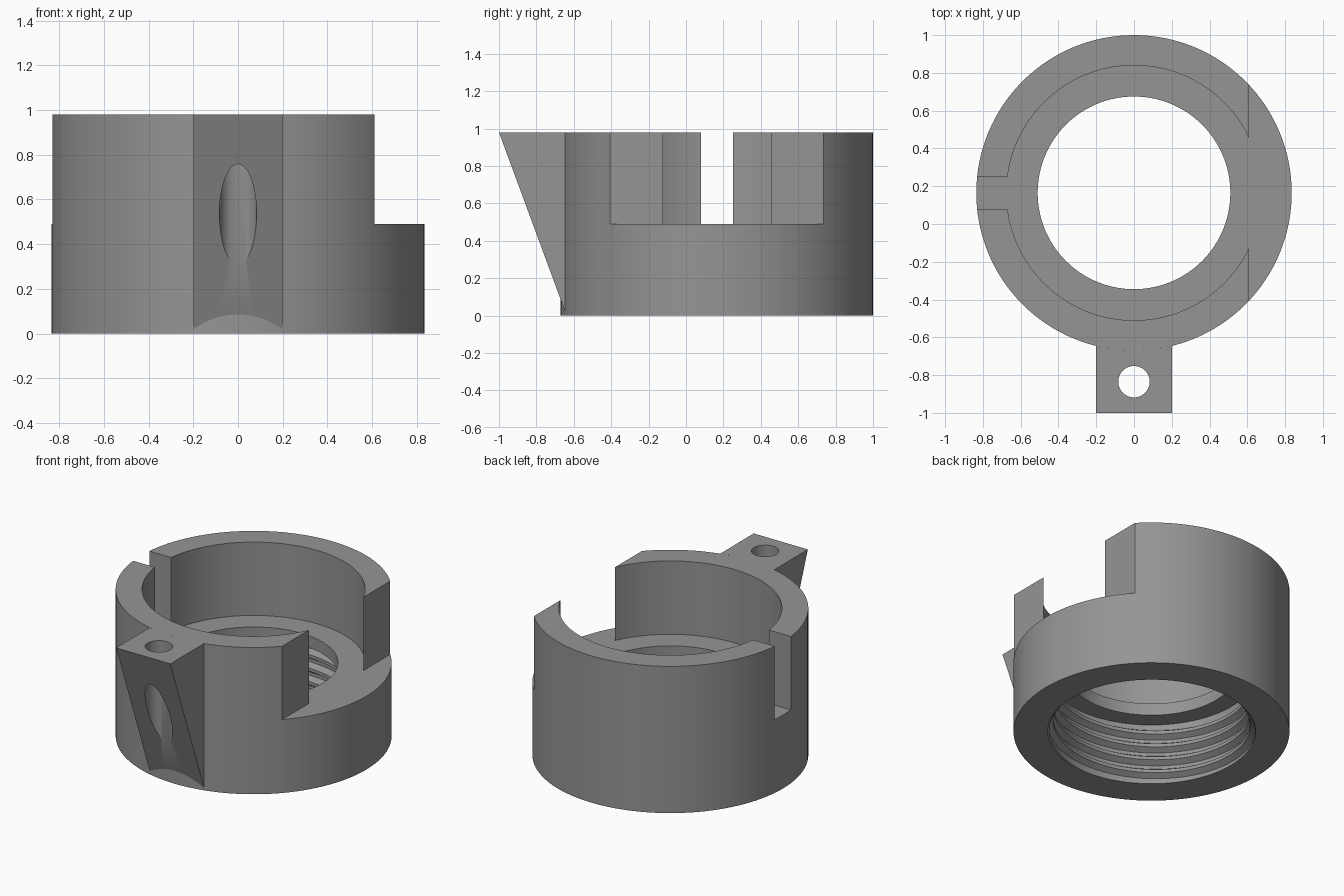
import bpy, bmesh, math
from math import sin, cos, pi, asin, atan2, sqrt

if "Cube" in bpy.data.objects:
    bpy.data.objects.remove(bpy.data.objects["Cube"])

CY = 0.165                                  # ring centre in y
R_OUT, R_IN, R_LIP, R_BORE = 0.835, 0.675, 0.51, 0.63
TOP, STEP, LIP = 0.98, 0.49, 0.41           # heights
PITCH, DEPTH = 0.09, 0.035                  # thread
TAU = 2 * pi

grey = bpy.data.materials.new("grey")
grey.diffuse_color = (0.30, 0.30, 0.30, 1)
grey.use_nodes = True
grey.node_tree.nodes["Principled BSDF"].inputs["Base Color"].default_value = grey.diffuse_color


def finish(bm, name):
    bmesh.ops.remove_doubles(bm, verts=bm.verts, dist=1e-5)
    bmesh.ops.recalc_face_normals(bm, faces=bm.faces)
    mesh = bpy.data.meshes.new(name)
    bm.to_mesh(mesh)
    bm.free()
    mesh.materials.append(grey)
    ob = bpy.data.objects.new(name, mesh)
    bpy.context.collection.objects.link(ob)
    bpy.ops.object.select_all(action='DESELECT')
    ob.select_set(True)
    bpy.context.view_layer.objects.active = ob
    bpy.ops.object.shade_smooth_by_angle(angle=math.radians(30))
    return ob


def face(bm, pts):
    bm.faces.new([bm.verts.new(p) for p in pts])


def polar(r, a, z):
    return (r * cos(a), CY + r * sin(a), z)


# Angles where the side opening and the slot cut the rings
open_o, open_i = math.acos(0.61 / R_OUT), math.acos(0.61 / R_IN)
slot_o, slot_i = pi - asin(0.085 / R_OUT), pi - asin(0.085 / R_IN)
special = [open_o, open_i, slot_o, slot_i]
ANGLES = sorted([TAU * i / 128 for i in range(129)] + special + [TAU - a for a in special])


def arc(r, z, a, b):
    both = [t - TAU for t in ANGLES[:-1]] + ANGLES
    return [polar(r, t, z) for t in both if a - 1e-6 <= t <= b + 1e-6]


# Threaded collar: one section per angle, thread rows follow the helix
def bore_radius(z, a):
    t = (z / PITCH - a / TAU + 1e-6) % 1
    crest = 1 if t < 0.25 else (0.5 - t) / 0.25 if t < 0.5 else 0 if t < 0.75 else (t - 0.75) / 0.25
    return R_BORE - DEPTH * crest * max(0, min(1, z / 0.04, (LIP - z) / 0.04))


def section(a):
    pts = [(R_BORE, 0), (R_OUT, 0), (R_OUT, STEP)]
    inner = [(R_IN, STEP), (R_LIP, STEP), (R_LIP, LIP)]
    for k in range(28, -9, -1):
        z = min(LIP, max(0, PITCH * (k / 4 + a / TAU)))
        inner.append((bore_radius(z, a), z))
    return [[polar(r, a, z) for r, z in part] for part in (pts, inner)]


bm = bmesh.new()
sections = [section(a) for a in ANGLES]
for s0, s1 in zip(sections, sections[1:]):
    for p, q in zip(s0, s1):
        for i in range(len(p) - 1):
            face(bm, (p[i], p[i + 1], q[i + 1], q[i]))

# Floors of the side opening and of the slot
for o0, o1, i0, i1 in ((-open_o, open_o, -open_i, open_i),
                       (slot_o, TAU - slot_o, slot_i, TAU - slot_i)):
    face(bm, arc(R_OUT, STEP, o0, o1) + arc(R_IN, STEP, i0, i1)[::-1])

# Two upper walls, back and front
for o0, o1, i0, i1 in ((open_o, slot_o, open_i, slot_i),
                       (TAU - slot_o, TAU - open_o, TAU - slot_i, TAU - open_i)):
    low = arc(R_OUT, STEP, o0, o1) + arc(R_IN, STEP, i0, i1)[::-1]
    high = [(x, y, TOP) for x, y, z in low]
    face(bm, high)
    for i in range(len(low)):
        j = (i + 1) % len(low)
        face(bm, (low[i], low[j], high[j], high[i]))
finish(bm, "threaded_collar")

# Lug with a vertical hole and a sloping underside, fitted to the collar
HALF, Y0, HY, HR = 0.20, -1.0, -0.835, 0.083
Y1 = CY - sqrt(R_OUT ** 2 - HALF ** 2)


def slope(y):
    return TOP - (y - Y0) * 0.96 / (Y1 - Y0)


def outline(a):
    dx, dy = cos(a), sin(a)
    hits = []
    if abs(dx) > 1e-9:
        hits.append(HALF / abs(dx))
    if dy < -1e-9:
        hits.append((Y0 - HY) / dy)
    b = dy * (HY - CY)
    disc = b * b - (HY - CY) ** 2 + R_OUT ** 2
    if dy > 0 and disc >= 0:
        hits.append(-b - sqrt(disc))
    t = min(hits)
    return (t * dx, HY + t * dy)


corners = [atan2(y - HY, x) % TAU for x in (-HALF, HALF) for y in (Y0, Y1)]
turns = sorted([TAU * i / 64 for i in range(64)] + corners)
hole = [(HR * cos(a), HY + HR * sin(a)) for a in turns]
rim = [outline(a) for a in turns]
bm = bmesh.new()
for i in range(len(turns)):
    j = (i + 1) % len(turns)
    for height in (lambda y: TOP, slope):                    # top and sloping face
        face(bm, [(x, y, height(y)) for x, y in (hole[i], hole[j], rim[j], rim[i])])
    loops = [(hole[i], hole[j])]
    if abs(rim[i][0]) > HALF - 1e-6 and abs(rim[i][0] - rim[j][0]) < 1e-6:
        loops.append((rim[i], rim[j]))                       # side walls
    for p, q in loops:
        face(bm, [(*p, TOP), (*q, TOP), (*q, slope(q[1])), (*p, slope(p[1]))])
finish(bm, "lug")
